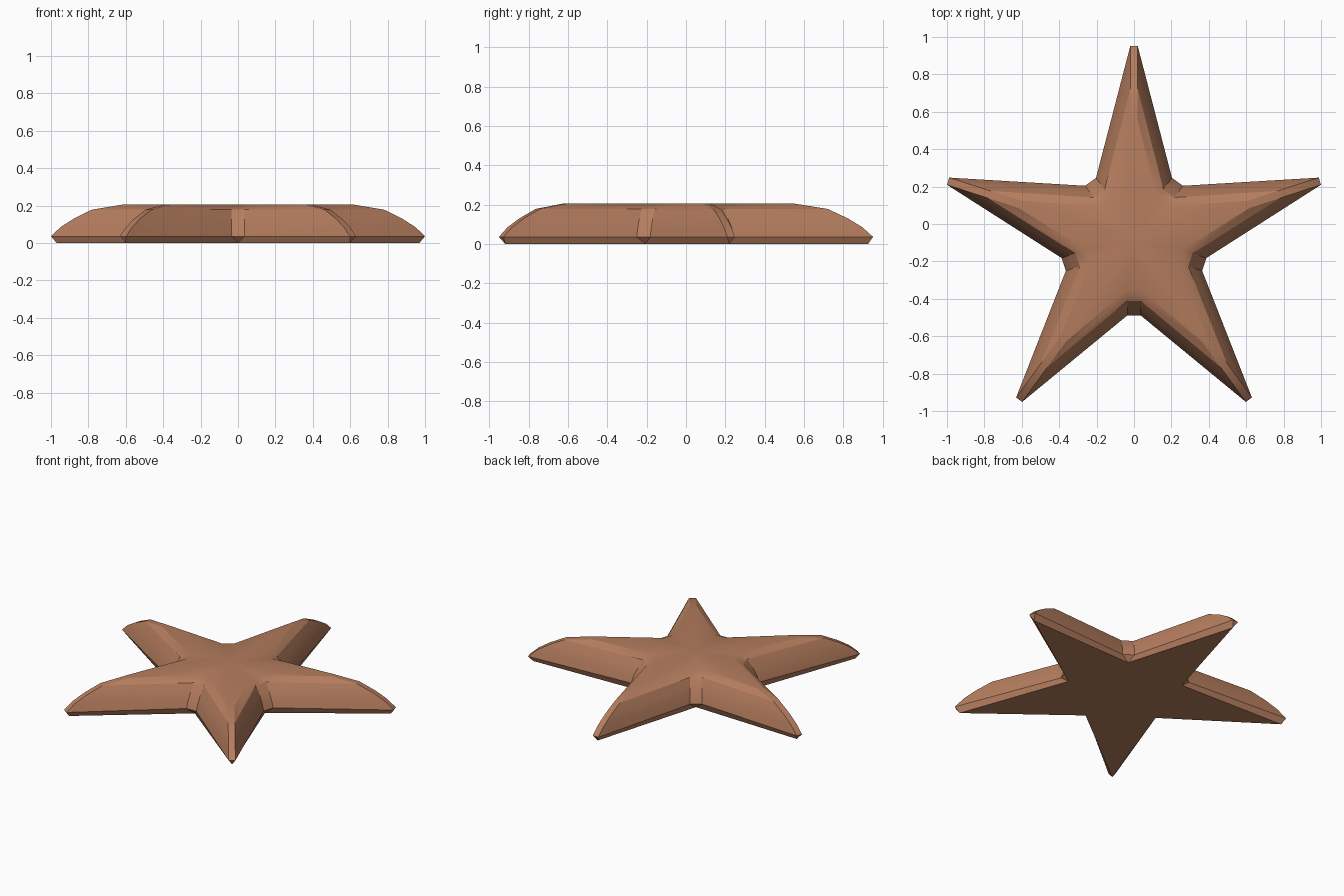
import bpy, bmesh
from math import cos, sin, pi, radians

if "Cube" in bpy.data.objects:
    bpy.data.objects.remove(bpy.data.objects["Cube"])

CENTRE_Y = -0.094

# Rings from bottom to top: z, tip radius, tip half width, notch radius, notch half width
rings = [(0.0, 1.02, 0.0, 0.36, 0.0)]
for z, inset in ((0.036, 0.0), (0.085, 0.0135), (0.13, 0.032), (0.178, 0.0575), (0.205, 0.1)):
    rings.append((z, 1.045 - 4 * inset, 0.02, 0.395 - 1.35 * inset, 0.036))


def ring_points(z, tip_r, tip_w, notch_r, notch_w):
    pts = []
    for i in range(10):
        a = pi / 2 + i * pi / 5
        r, w = (tip_r, tip_w) if i % 2 == 0 else (notch_r, notch_w)
        for s in (-w, w):
            pts.append((r * cos(a) - s * sin(a), r * sin(a) + s * cos(a) + CENTRE_Y, z))
    return pts


# Star body: stacked rings joined by quads
bm = bmesh.new()
loops = [[bm.verts.new(p) for p in ring_points(*r)] for r in rings]
n = 20
for lo, hi in zip(loops, loops[1:]):
    for i in range(n):
        j = (i + 1) % n
        bm.faces.new((lo[i], lo[j], hi[j], hi[i]))

# Flat underside and top, fanned from the middle
for loop, z in ((loops[0], 0.0), (loops[-1], rings[-1][0])):
    mid = bm.verts.new((0, CENTRE_Y, z))
    for i in range(n):
        bm.faces.new((loop[i], loop[(i + 1) % n], mid))

# Merge the pointed corners of the underside
bmesh.ops.remove_doubles(bm, verts=bm.verts, dist=0.0005)
bmesh.ops.recalc_face_normals(bm, faces=bm.faces)
mesh = bpy.data.meshes.new("star")
bm.to_mesh(mesh)
bm.free()

star = bpy.data.objects.new("star", mesh)
bpy.context.collection.objects.link(star)
mat = bpy.data.materials.new("terracotta")
mat.diffuse_color = (0.46, 0.205, 0.112, 1)
mat.use_nodes = True
mat.node_tree.nodes["Principled BSDF"].inputs["Base Color"].default_value = mat.diffuse_color
mesh.materials.append(mat)

# Smooth shading with crisp arm edges
bpy.context.view_layer.objects.active = star
star.select_set(True)
bpy.ops.object.shade_smooth_by_angle(angle=radians(28))
